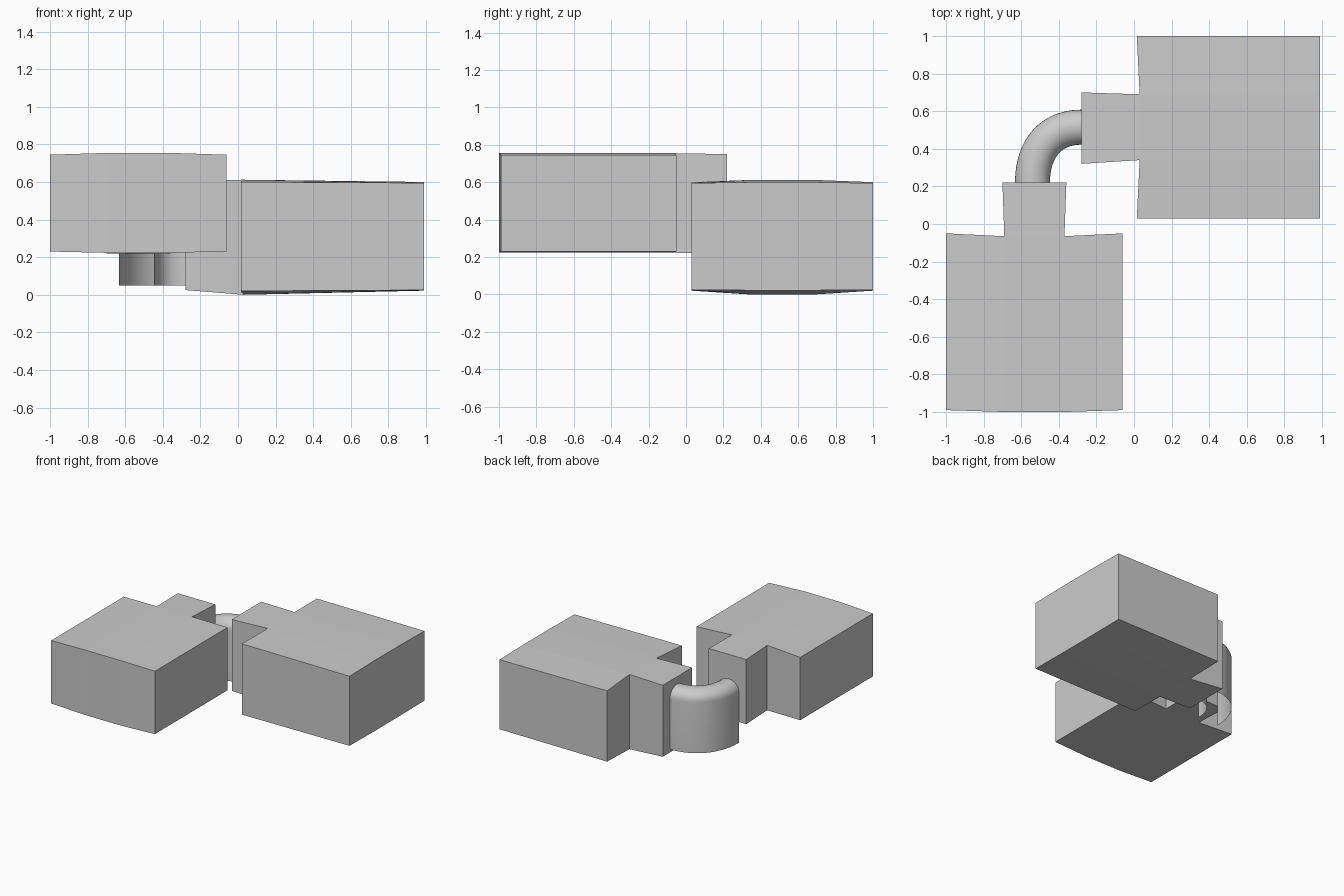
import bpy, bmesh, math
from mathutils import Vector

if "Cube" in bpy.data.objects:
    bpy.data.objects.remove(bpy.data.objects["Cube"])


def make_object(name, bm):
    bmesh.ops.recalc_face_normals(bm, faces=bm.faces)
    me = bpy.data.meshes.new(name)
    bm.to_mesh(me)
    bm.free()
    ob = bpy.data.objects.new(name, me)
    bpy.context.collection.objects.link(ob)
    return ob


def necked_block(name, rows):
    """Rows of (x, y, z_low, z_high): back wall (4), shoulder (4), neck end (2)."""
    bm = bmesh.new()
    pts = [p for row in rows for p in row]
    lo = [bm.verts.new((x, y, a)) for x, y, a, b in pts]
    hi = [bm.verts.new((x, y, b)) for x, y, a, b in pts]
    for c in ((0, 1, 5, 4), (1, 2, 6, 5), (2, 3, 7, 6), (5, 6, 9, 8)):
        bm.faces.new([lo[i] for i in c])
        bm.faces.new([hi[i] for i in c])
    rim = (0, 1, 2, 3, 7, 6, 9, 8, 5, 4)
    for i, j in zip(rim, rim[1:] + rim[:1]):
        bm.faces.new((lo[i], lo[j], hi[j], hi[i]))
    return make_object(name, bm)


# Higher room, neck pointing back
necked_block("upper_room", [
    [(-1, -.99, .23, .745), (-.69, -1, .223, .755), (-.37, -1, .223, .755), (-.06, -.99, .23, .745)],
    [(-1, -.05, .23, .745), (-.69, -.065, .223, .755), (-.37, -.065, .223, .755), (-.06, -.05, .23, .745)],
    [(-.70, .22, .22, .75), (-.36, .22, .22, .75)]])

# Lower room, neck pointing left
necked_block("lower_room", [
    [(.99, .03, .025, .595), (.99, .345, .022, .6), (.99, .69, .022, .6), (.99, 1, .025, .595)],
    [(.015, .03, .02, .6), (.03, .34, 0, .612), (.03, .69, 0, .612), (.015, 1, .02, .6)],
    [(-.28, .32, .025, .61), (-.28, .70, .025, .61)]])

# Curved passage: vaulted section open underneath, swept along a quarter bend
p = [Vector(q) for q in ((-.54, .22), (-.54, .403), (-.441, .515), (-.28, .515))]
half, spring, rise, floor = .093, .465, .085, .05
section = [(-half, floor)]
section += [(-half * math.cos(math.pi * k / 16), spring + rise * math.sin(math.pi * k / 16)) for k in range(17)]
section += [(half, floor)]
bm = bmesh.new()
rings = []
for i in range(25):
    t = i / 24
    s = 1 - t
    c = p[0] * s**3 + p[1] * 3 * s * s * t + p[2] * 3 * s * t * t + p[3] * t**3
    d = ((p[1] - p[0]) * s * s + (p[2] - p[1]) * 2 * s * t + (p[3] - p[2]) * t * t).normalized()
    rings.append([bm.verts.new((c.x - d.y * o, c.y + d.x * o, z)) for o, z in section])
for a, b in zip(rings, rings[1:]):
    for k in range(len(section) - 1):
        bm.faces.new((a[k], b[k], b[k + 1], a[k + 1]))
passage = make_object("curved_passage", bm)
# Outward normals on the open vault
top = max(passage.data.polygons, key=lambda f: f.center.z)
if top.normal.z < 0:
    passage.data.flip_normals()
bpy.context.view_layer.objects.active = passage
passage.select_set(True)
bpy.ops.object.shade_smooth_by_angle(angle=math.radians(30))
